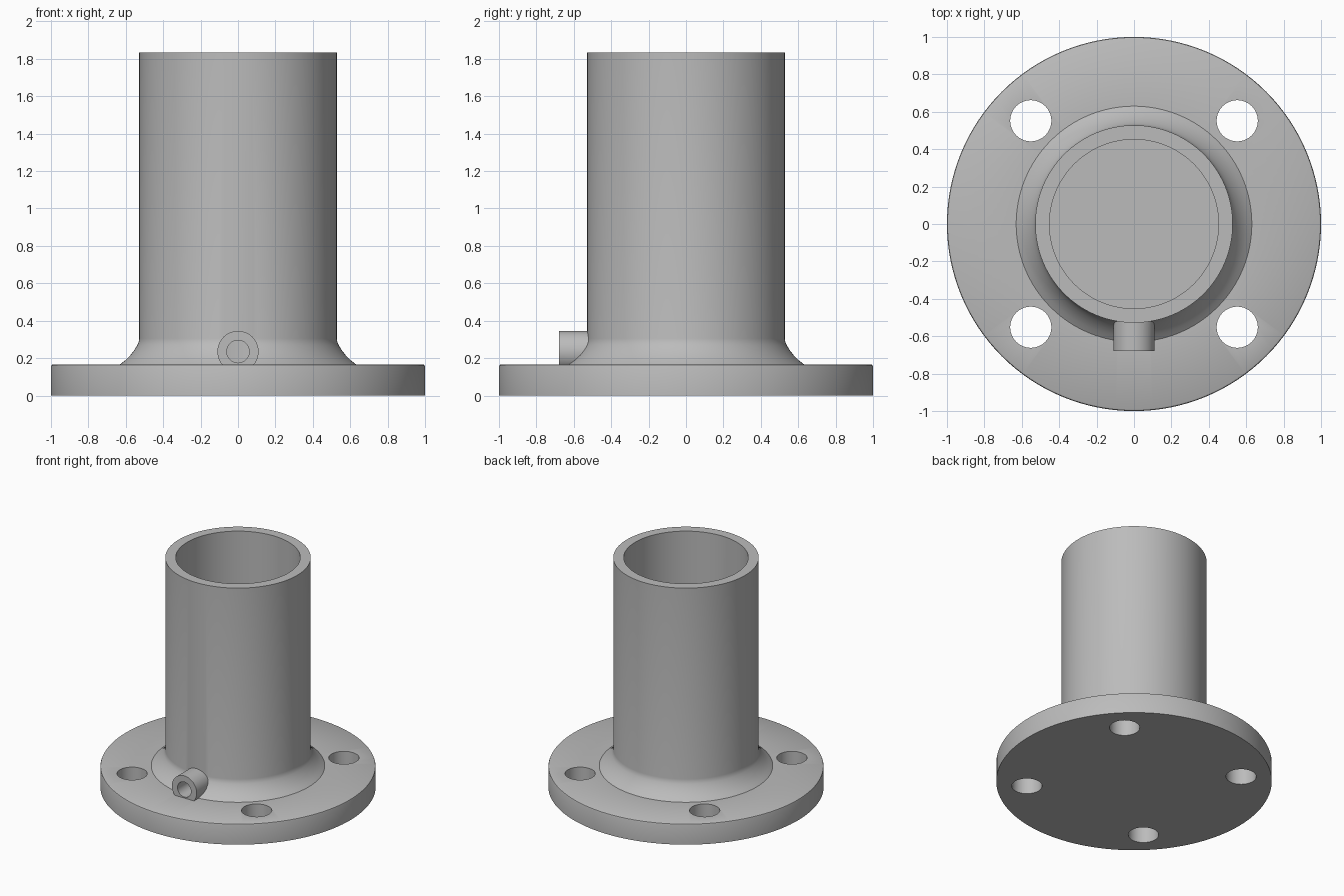
import bpy, math
from mathutils import Matrix

cube = bpy.data.objects.get("Cube")
if cube:
    bpy.data.objects.remove(cube)

GREY = (0.5, 0.5, 0.5, 1)
metal = bpy.data.materials.new("plain grey metal")
metal.diffuse_color = GREY
metal.use_nodes = True
metal.node_tree.nodes["Principled BSDF"].inputs["Base Color"].default_value = GREY


def lathe(name, profile, sides=128):
    """Closed solid turned around z from (radius, height) points starting and ending on the axis."""
    verts, faces = [], []
    inner = profile[1:-1]
    for r, z in inner:
        for i in range(sides):
            a = 2 * math.pi * i / sides
            verts.append((r * math.cos(a), r * math.sin(a), z))
    for k in range(len(inner) - 1):
        for i in range(sides):
            j = (i + 1) % sides
            faces.append((k * sides + i, k * sides + j,
                          (k + 1) * sides + j, (k + 1) * sides + i))
    faces.append(tuple(reversed(range(sides))))
    last = (len(inner) - 1) * sides
    faces.append(tuple(range(last, last + sides)))
    mesh = bpy.data.meshes.new(name)
    mesh.from_pydata(verts, [], faces)
    mesh.materials.append(metal)
    obj = bpy.data.objects.new(name, mesh)
    bpy.context.collection.objects.link(obj)
    return obj


def cylinder(name, radius, bottom, top, sides=64):
    return lathe(name, [(0, bottom), (radius, bottom), (radius, top), (0, top)], sides)


def combine(target, tool, operation):
    mod = target.modifiers.new(tool.name, 'BOOLEAN')
    mod.operation, mod.solver, mod.object = operation, 'EXACT', tool
    bpy.context.view_layer.objects.active = target
    bpy.ops.object.modifier_apply(modifier=mod.name)
    bpy.data.objects.remove(tool)


# Flange, flared collar and outer tube wall as one turned solid
body = lathe("flanged_tube", [
    (0, 0), (1, 0), (1, 0.155), (0.997, 0.163), (0.99, 0.167),
    (0.63, 0.167), (0.602, 0.189), (0.575, 0.216), (0.553, 0.245),
    (0.538, 0.27), (0.531, 0.287), (0.528, 0.305), (0.528, 1.835), (0, 1.835)])

# Drain spout pointing to the front, merged into the collar
to_front = Matrix.Translation((0, 0, 0.235)) @ Matrix.Rotation(math.pi / 2, 4, 'X')
spout = cylinder("drain_spout", 0.11, 0.48, 0.68)
spout.data.transform(to_front)
combine(body, spout, 'UNION')

# Tube bore, closed at the flange, and the drain hole into it
combine(body, cylinder("tube_bore", 0.452, 0.167, 2, 128), 'DIFFERENCE')
drain = cylinder("drain_hole", 0.06, 0.3, 0.8)
drain.data.transform(to_front)
combine(body, drain, 'DIFFERENCE')

# Four bolt holes through the flange
for sx in (-1, 1):
    for sy in (-1, 1):
        hole = cylinder("bolt_hole", 0.11, -0.1, 0.4)
        hole.data.transform(Matrix.Translation((0.552 * sx, 0.552 * sy, 0)))
        combine(body, hole, 'DIFFERENCE')

# Smooth the round walls, keep the rims sharp
bpy.ops.object.select_all(action='DESELECT')
body.select_set(True)
bpy.context.view_layer.objects.active = body
bpy.ops.object.shade_smooth_by_angle(angle=math.radians(32))
